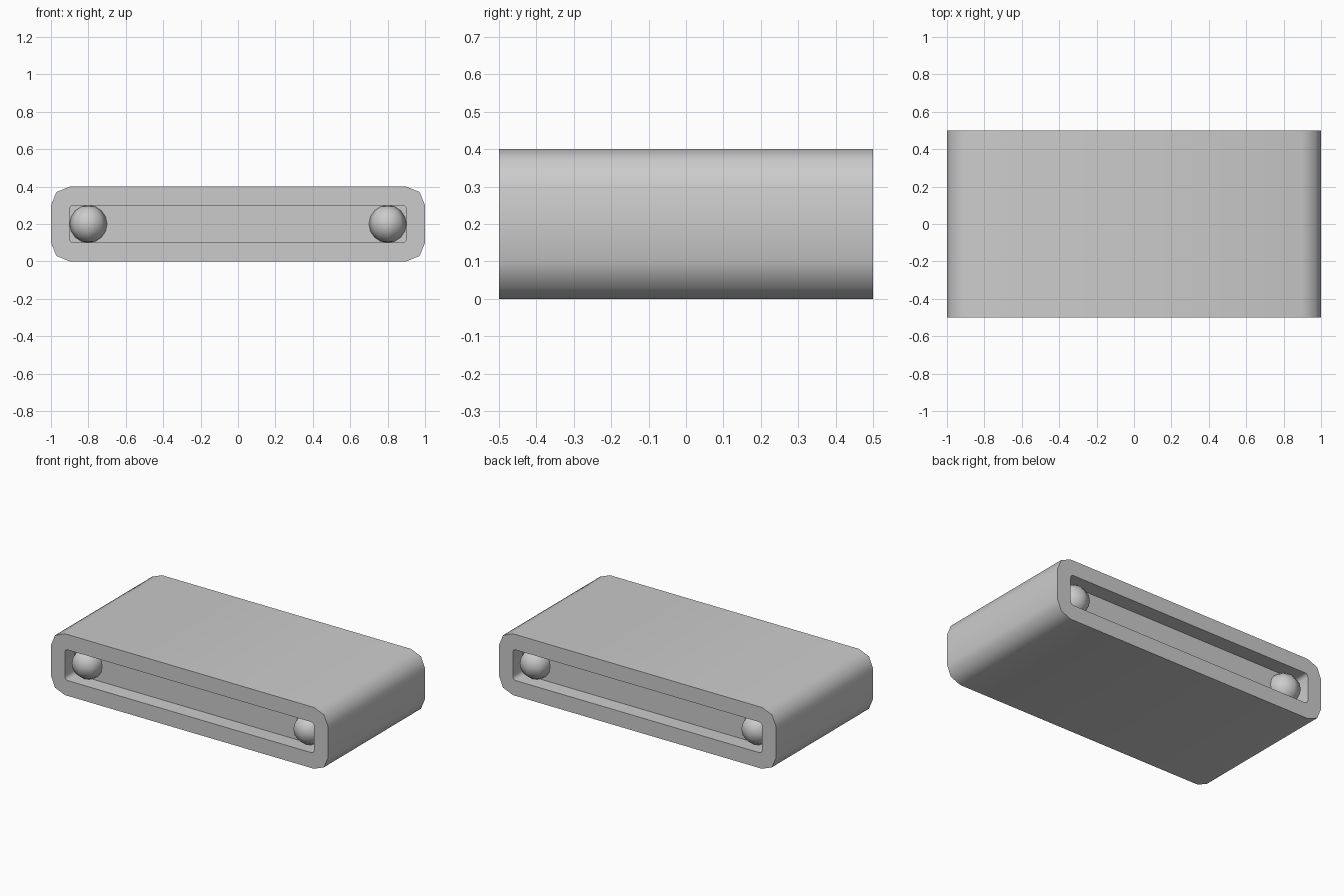
import bpy, bmesh
from math import sin, cos, pi, radians

if "Cube" in bpy.data.objects:
    bpy.data.objects.remove(bpy.data.objects["Cube"])

Z_MID = 0.2


def rounded_loop(bm, half_w, half_h, r, y):
    """Rounded rectangle in the XZ plane, two segments per corner."""
    verts = []
    for q, (sx, sz) in enumerate([(1, 1), (-1, 1), (-1, -1), (1, -1)]):
        for k in range(3):
            a = (q + k / 2) * pi / 2
            verts.append(bm.verts.new((sx * (half_w - r) + r * cos(a), y,
                                       Z_MID + sz * (half_h - r) + r * sin(a))))
    return verts


def finish(bm, name, angle):
    bmesh.ops.recalc_face_normals(bm, faces=bm.faces)
    mesh = bpy.data.meshes.new(name)
    bm.to_mesh(mesh)
    bm.free()
    ob = bpy.data.objects.new(name, mesh)
    bpy.context.collection.objects.link(ob)
    bpy.ops.object.select_all(action='DESELECT')
    ob.select_set(True)
    bpy.context.view_layer.objects.active = ob
    bpy.ops.object.shade_smooth_by_angle(angle=radians(angle))
    return ob


# Body: rounded slab with a shallow slot recessed into front and back
bm = bmesh.new()
outer, inner = (1.0, 0.2, 0.1), (0.9, 0.1, 0.02)
rings = [rounded_loop(bm, *size, y) for size, y in
         [(inner, -0.4), (inner, -0.5), (outer, -0.5),
          (outer, 0.5), (inner, 0.5), (inner, 0.4)]]
for a, b in zip(rings, rings[1:]):
    n = len(a)
    for i in range(n):
        j = (i + 1) % n
        bm.faces.new((a[i], a[j], b[j], b[i]))
bm.faces.new(rings[0])
bm.faces.new(rings[-1])
finish(bm, "body", 60)

# Low-poly lamp balls half sunk in the slot floors
for y, side in ((-0.4, "front"), (0.4, "back")):
    for x, hand in ((-0.8, "left"), (0.8, "right")):
        bm = bmesh.new()
        bmesh.ops.create_uvsphere(bm, u_segments=8, v_segments=8, radius=0.1)
        lamp = finish(bm, f"{side}_{hand}_lamp", 60)
        lamp.location = (x, y, Z_MID)
